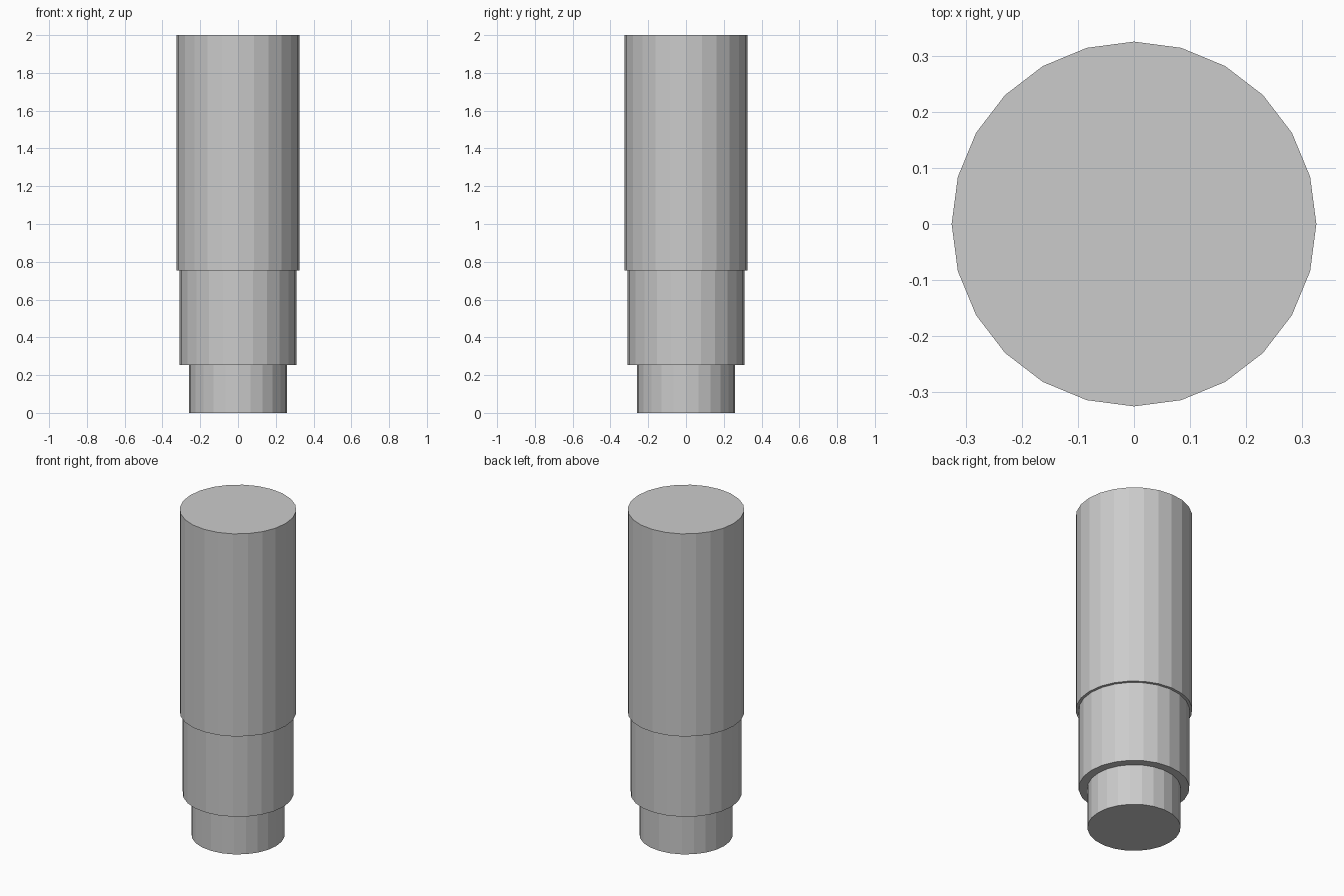
import bpy
import bmesh
import math

if "Cube" in bpy.data.objects:
    bpy.data.objects.remove(bpy.data.objects["Cube"])

SIDES = 24
# Stepped outline: (radius, height), bottom to top
PROFILE = [(0.26, 0.0), (0.26, 0.254), (0.309, 0.254), (0.309, 0.755),
           (0.325, 0.755), (0.325, 2.0)]


def lathe(name, profile, sides):
    """Closed flat-shaded solid of revolution around z."""
    bm = bmesh.new()
    rings = []
    for r, z in profile:
        angles = [2 * math.pi * i / sides for i in range(sides)]
        rings.append([bm.verts.new((r * math.cos(a), r * math.sin(a), z)) for a in angles])
    for low, high in zip(rings, rings[1:]):
        for i in range(sides):
            j = (i + 1) % sides
            bm.faces.new((low[i], low[j], high[j], high[i]))
    # End caps
    bm.faces.new(rings[0][::-1])
    bm.faces.new(rings[-1])
    mesh = bpy.data.meshes.new(name)
    bm.to_mesh(mesh)
    bm.free()
    obj = bpy.data.objects.new(name, mesh)
    bpy.context.collection.objects.link(obj)
    return obj


# Narrow foot, middle collar and tall upper barrel in one stepped solid
lathe("stepped_cylinder", PROFILE, SIDES)
